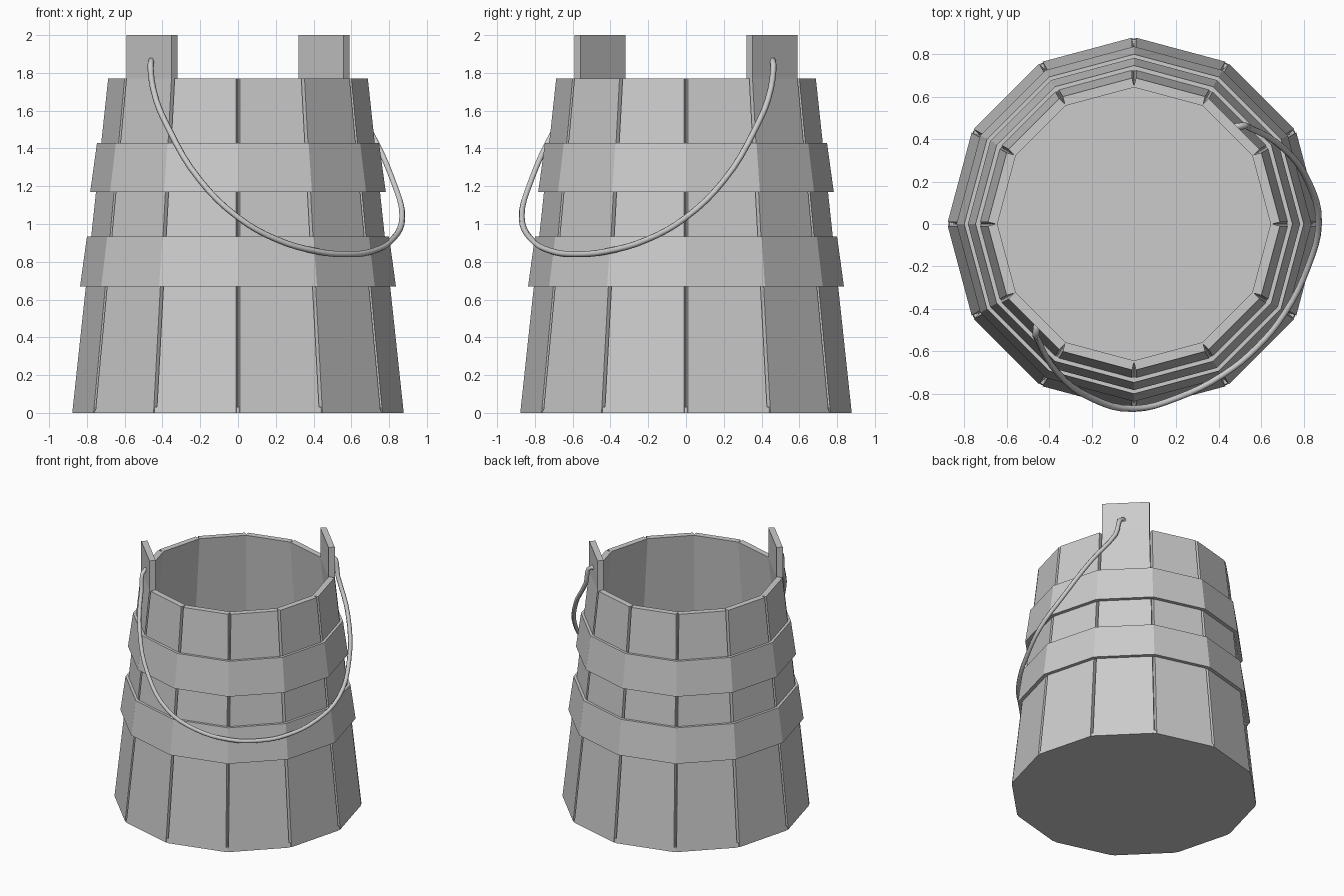
import bpy
import bmesh
import math
from mathutils import Matrix, Vector

cube = bpy.data.objects.get("Cube")
if cube:
    bpy.data.objects.remove(cube, do_unlink=True)

SIDES = 12
STEP = 2 * math.pi / SIDES
RIM = 1.77
THICK = 0.045
GAP = 0.02

grey = bpy.data.materials.new("plain_grey")
grey.use_nodes = True
grey.diffuse_color = (0.6, 0.6, 0.6, 1)
grey.node_tree.nodes["Principled BSDF"].inputs["Base Color"].default_value = (0.6, 0.6, 0.6, 1)


def wall_radius(z):
    """Corner radius of the tapered wall at a height."""
    return 0.88 - 0.19 * min(z, RIM) / RIM


def finish(name, bm):
    bmesh.ops.recalc_face_normals(bm, faces=bm.faces)
    mesh = bpy.data.meshes.new(name)
    bm.to_mesh(mesh)
    bm.free()
    mesh.materials.append(grey)
    obj = bpy.data.objects.new(name, mesh)
    bpy.context.collection.objects.link(obj)
    return obj


def loft(bm, rings, closed=False):
    """Join equal rings of points with quads; cap the ends or close the loop."""
    loops = [[bm.verts.new(p) for p in ring] for ring in rings]
    n = len(loops[0])
    pairs = list(zip(loops, loops[1:]))
    if closed:
        pairs.append((loops[-1], loops[0]))
    for a, b in pairs:
        for i in range(n):
            j = (i + 1) % n
            bm.faces.new((a[i], a[j], b[j], b[i]))
    if not closed:
        bm.faces.new(loops[0][::-1])
        bm.faces.new(loops[-1])


def polygon(radius, z):
    return [(radius * math.cos(i * STEP), radius * math.sin(i * STEP), z) for i in range(SIDES)]


# Staves: flat tapered boards, two opposite ones rise above the rim
for i in range(SIDES):
    angle = (i + 0.5) * STEP
    tall = i in (1, 7)
    turn = Matrix.Rotation(angle, 3, "Z")
    rings = []
    for z in (0, RIM, 2) if tall else (0, RIM):
        out = wall_radius(z) * math.cos(STEP / 2)
        half = wall_radius(z) * math.sin(STEP / 2) - GAP / 2
        inner = out - THICK
        corners = ((inner, -half), (out, -half), (out, half), (inner, half))
        rings.append([turn @ Vector((x, y, z)) for x, y in corners])
    bm = bmesh.new()
    loft(bm, rings)
    finish("tall_stave" if tall else "stave", bm)

# Floor
bm = bmesh.new()
loft(bm, [polygon(0.875, 0), polygon(0.87, 0.03)])
finish("floor", bm)

# Hoops
for name, low, high in (("lower_hoop", 0.67, 0.935), ("upper_hoop", 1.17, 1.43)):
    bm = bmesh.new()
    loft(bm, [polygon(wall_radius(z) + offset, z) for z, offset in
              ((low, -0.005), (low, 0.028), (high, 0.02), (high, -0.005))], closed=True)
    finish(name, bm)

# Handle: half a path, mirrored across the diagonal
half_path = [(-0.45, -0.45, 1.83), (-0.46, -0.49, 1.865), (-0.45, -0.55, 1.72),
             (-0.36, -0.70, 1.49), (-0.2, -0.82, 1.23), (0, -0.87, 1.035),
             (0.2, -0.82, 0.92), (0.42, -0.71, 0.855)]
path = half_path + [(0.58, -0.58, 0.84)] + [(-y, -x, z) for x, y, z in reversed(half_path)]
curve = bpy.data.curves.new("handle", "CURVE")
curve.dimensions = "3D"
curve.bevel_depth = 0.016
curve.bevel_resolution = 1
curve.resolution_u = 4
curve.use_fill_caps = True
spline = curve.splines.new("BEZIER")
spline.bezier_points.add(len(path) - 1)
for point, co in zip(spline.bezier_points, path):
    point.co = co
    point.handle_left_type = point.handle_right_type = "AUTO"
curve.materials.append(grey)
handle = bpy.data.objects.new("handle", curve)
bpy.context.collection.objects.link(handle)
